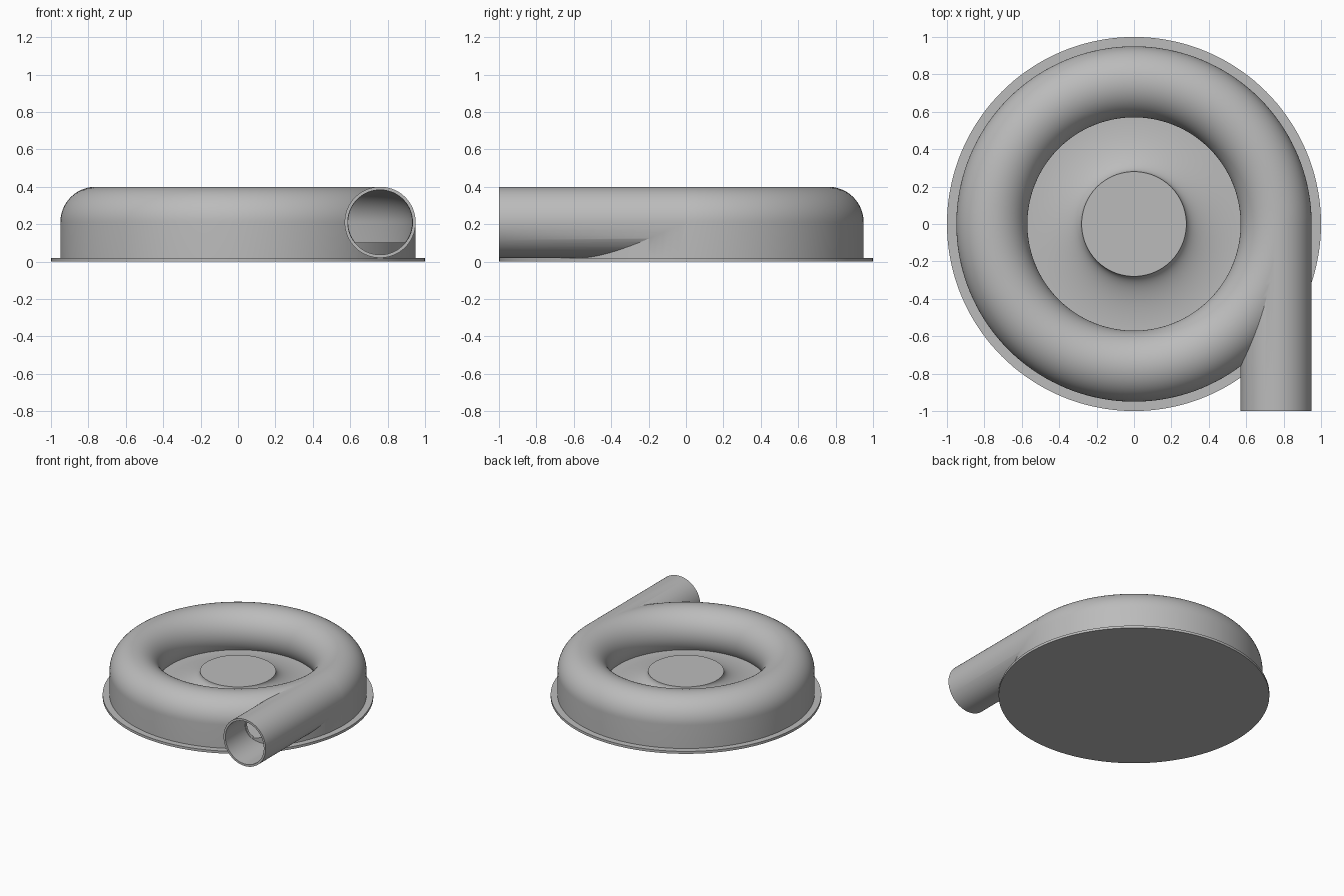
import bpy, bmesh, math
from mathutils import Matrix, Vector

cube = bpy.data.objects.get("Cube")
if cube:
    bpy.data.objects.remove(cube, do_unlink=True)

GREY = (0.5, 0.5, 0.5, 1.0)
metal = bpy.data.materials.new("cast_grey")
metal.use_nodes = True
metal.diffuse_color = GREY
metal.node_tree.nodes["Principled BSDF"].inputs["Base Color"].default_value = GREY

RING, TUBE, MID, BORE = 0.76, 0.19, 0.21, 0.173
FLOOR = 0.10


def make_object(name, bm):
    bmesh.ops.recalc_face_normals(bm, faces=bm.faces[:])
    mesh = bpy.data.meshes.new(name)
    bm.to_mesh(mesh)
    bm.free()
    mesh.materials.append(metal)
    obj = bpy.data.objects.new(name, mesh)
    bpy.context.collection.objects.link(obj)
    return obj


def lathe(name, profile, closed=False, steps=144):
    """Revolve (radius, z) points around the vertical axis."""
    bm = bmesh.new()
    verts = [bm.verts.new((r, 0, z)) for r, z in profile]
    pairs = list(zip(verts, verts[1:]))
    if closed:
        pairs.append((verts[-1], verts[0]))
    edges = [bm.edges.new(p) for p in pairs]
    bmesh.ops.spin(bm, geom=verts + edges, axis=(0, 0, 1), cent=(0, 0, 0),
                   angle=math.tau, steps=steps, use_merge=True)
    bmesh.ops.remove_doubles(bm, verts=bm.verts[:], dist=1e-5)
    return make_object(name, bm)


def pipe_cylinder(name, radius, y0, y1, cut_z=None):
    """Cylinder along y at the outlet position, optionally cut off below cut_z."""
    bm = bmesh.new()
    place = Matrix.Translation((RING, (y0 + y1) / 2, MID)) @ Matrix.Rotation(math.pi / 2, 4, "X")
    bmesh.ops.create_cone(bm, cap_ends=True, segments=96, radius1=radius,
                          radius2=radius, depth=y1 - y0, matrix=place)
    if cut_z is not None:
        bmesh.ops.bisect_plane(bm, geom=bm.verts[:] + bm.edges[:] + bm.faces[:],
                               plane_co=Vector((0, 0, cut_z)), plane_no=Vector((0, 0, 1)),
                               clear_inner=True)
        bmesh.ops.holes_fill(bm, edges=[e for e in bm.edges if e.is_boundary], sides=0)
    return make_object(name, bm)


def ring_arc(radius, drop, count=40):
    """Tube section from the outer equator, over the top, to a drop below the inner one."""
    end = math.pi + math.asin(drop / radius)
    return [(RING + radius * math.cos(end * i / count),
             MID + radius * math.sin(end * i / count)) for i in range(count + 1)]


def boolean(target, other, operation):
    mod = target.modifiers.new(operation, "BOOLEAN")
    mod.operation, mod.object, mod.solver = operation, other, "EXACT"
    bpy.context.view_layer.update()
    graph = bpy.context.evaluated_depsgraph_get()
    result = bpy.data.meshes.new_from_object(target.evaluated_get(graph))
    target.modifiers.clear()
    target.data = result
    bpy.data.objects.remove(other, do_unlink=True)


# Base plate
base = lathe("base_plate", [(0, 0), (1, 0), (1, 0.02), (0, 0.02)])

# Volute housing with skirt, ring top and flared centre hub
flare = [(0.58 - 0.30 * math.cos(t), MID - (MID - FLOOR) * math.sin(t))
         for t in (math.pi / 2 * (1 - i / 20) for i in range(21))]
profile = [(0, 0.01), (RING + TUBE, 0.01)] + ring_arc(TUBE, MID - FLOOR) + flare + [(0, MID)]
housing = lathe("volute_housing", profile)

# Tangential outlet pipe, hollowed and joined to the housing
outlet = pipe_cylinder("outlet_pipe", TUBE, -1.0, -0.01)
boolean(outlet, pipe_cylinder("pipe_bore", BORE, -1.1, 0.1), "DIFFERENCE")
boolean(housing, outlet, "UNION")

# Inner channel, opened to the outlet
channel = lathe("channel", [(RING + BORE, FLOOR)] + ring_arc(BORE, MID - FLOOR), closed=True)
boolean(housing, channel, "DIFFERENCE")
boolean(housing, pipe_cylinder("upper_bore", BORE - 0.002, -0.9, -0.005, FLOOR + 0.002),
        "DIFFERENCE")

# Smooth shading with sharp rims
for obj in (base, housing):
    bpy.ops.object.select_all(action="DESELECT")
    obj.select_set(True)
    bpy.context.view_layer.objects.active = obj
    bpy.ops.object.shade_smooth_by_angle(angle=math.radians(30))
